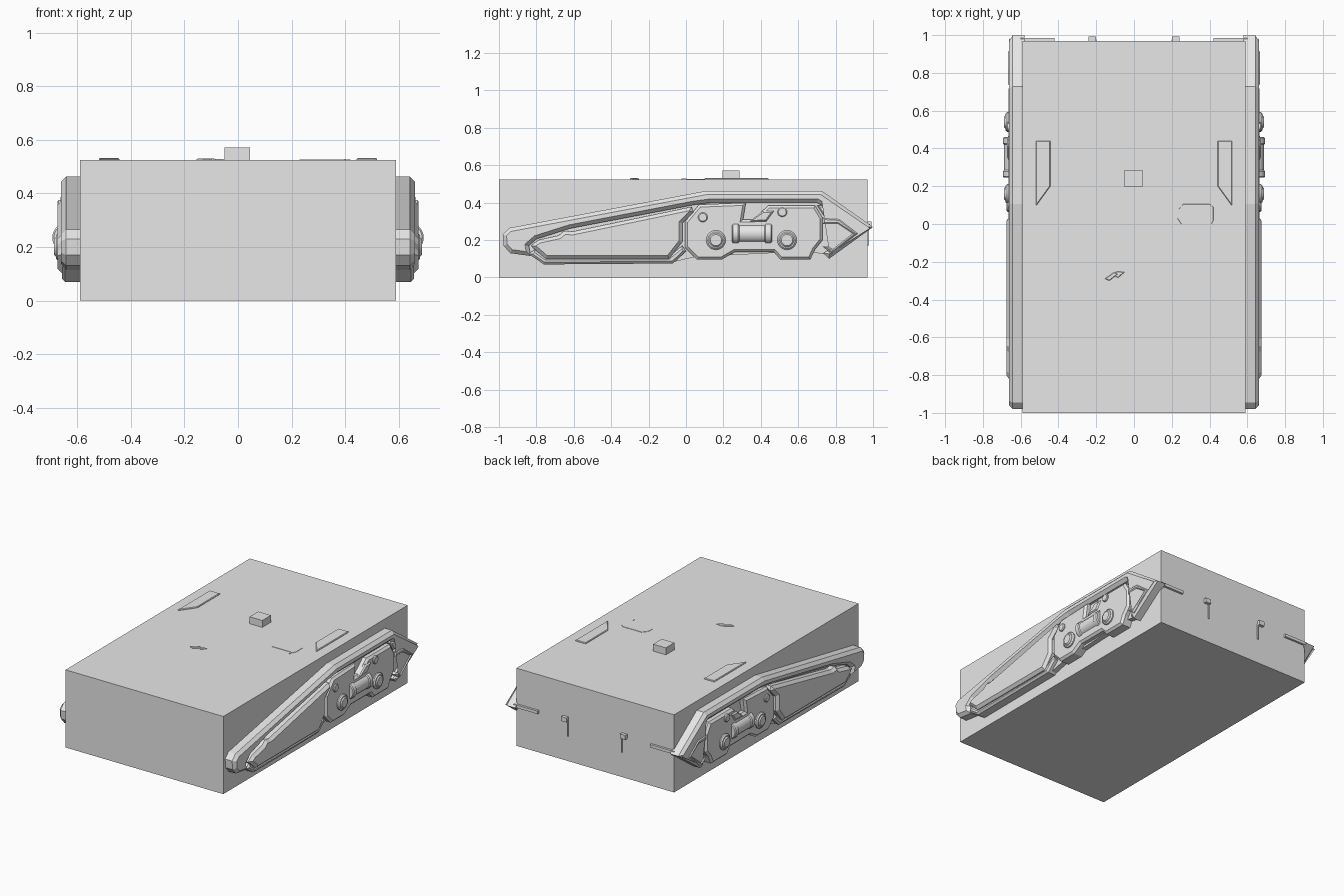
import bpy, bmesh, math
from mathutils import Vector, Matrix

grey = bpy.data.materials.new("plain grey")
grey.diffuse_color = (0.8, 0.8, 0.8, 1)


def finish(name, bm, mirror=False, smooth=False):
    bmesh.ops.recalc_face_normals(bm, faces=bm.faces)
    me = bpy.data.meshes.new(name)
    bm.to_mesh(me)
    bm.free()
    me.materials.append(grey)
    ob = bpy.data.objects.new(name, me)
    bpy.context.collection.objects.link(ob)
    if mirror:
        ob.modifiers.new("both sides", 'MIRROR')
    if smooth:
        bpy.context.view_layer.objects.active = ob
        ob.select_set(True)
        bpy.ops.object.shade_smooth_by_angle(angle=math.radians(35))
        ob.select_set(False)
    return ob


def inset(pts, d):
    """Move every edge of a closed outline inward by d."""
    n = len(pts)
    area = sum(pts[i][0] * pts[(i + 1) % n][1] - pts[(i + 1) % n][0] * pts[i][1] for i in range(n))
    sgn = 1 if area > 0 else -1
    out = []
    for i in range(n):
        p = Vector(pts[i])
        a = (p - Vector(pts[i - 1])).normalized()
        b = (Vector(pts[(i + 1) % n]) - p).normalized()
        na, nb = Vector((-a.y, a.x)) * sgn, Vector((-b.y, b.x)) * sgn
        m = na + nb
        k = max(1 + na.dot(nb), 0.35)
        out.append(p + m * (d / k))
    return out


def slab(name, pts, lo, hi, chamfer=0.0, top=False, mirror=True):
    """Extrude an outline along x (or z when top) with a chamfered outer edge."""
    bm = bmesh.new()
    levels = [(pts, lo), (pts, hi - chamfer)]
    if chamfer:
        levels.append((inset(pts, chamfer), hi))
    rings = []
    for outline, h in levels:
        rings.append([bm.verts.new((p[0], p[1], h) if top else (h, p[0], p[1])) for p in outline])
    n = len(pts)
    for r0, r1 in zip(rings, rings[1:]):
        for i in range(n):
            bm.faces.new((r0[i], r0[(i + 1) % n], r1[(i + 1) % n], r1[i]))
    bm.faces.new(rings[0])
    bm.faces.new(rings[-1])
    return finish(name, bm, mirror)


def block(name, x, y, z, mirror=False):
    return slab(name, [(x[0], y[0]), (x[1], y[0]), (x[1], y[1]), (x[0], y[1])], z[0], z[1], 0, True, mirror)


def drum(name, centre, r, length, axis, bevel=0.008, segs=24):
    """Round part along x or y with bevelled ends."""
    bm = bmesh.new()
    bmesh.ops.create_cone(bm, cap_ends=True, segments=segs, radius1=r, radius2=r, depth=length)
    rim = [e for e in bm.edges if any(len(f.verts) > 4 for f in e.link_faces)]
    bmesh.ops.bevel(bm, geom=rim, offset=bevel, segments=1, affect='EDGES')
    rot = Matrix.Rotation(math.pi / 2, 4, 'Y' if axis == 'x' else 'X')
    bm.transform(Matrix.Translation(centre) @ rot)
    return finish(name, bm, True, True)


# Main hull and roof details
block("hull", (-0.59, 0.59), (-1.0, 0.97), (0, 0.525))
block("roof_block", (-0.05, 0.045), (0.195, 0.287), (0.52, 0.572))
slab("roof_plate", [(0.52, 0.44), (0.443, 0.44), (0.443, 0.2), (0.515, 0.1), (0.52, 0.1)], 0.52, 0.532, 0.004, True)
slab("roof_hatch", [(0.25, 0), (0.41, 0), (0.42, 0.02), (0.42, 0.09), (0.4, 0.105), (0.26, 0.105),
                    (0.23, 0.07), (0.23, 0.03)], 0.52, 0.527, 0.001, True, False)
block("hatch_latch", (0.398, 0.404), (-0.025, 0.002), (0.52, 0.528))
slab("roof_clip_front", [(-0.155, -0.29), (-0.13, -0.3), (-0.085, -0.265), (-0.105, -0.255)], 0.52, 0.531, 0.003, True, False)
slab("roof_clip_rear", [(-0.11, -0.27), (-0.085, -0.285), (-0.05, -0.255), (-0.09, -0.25)], 0.52, 0.529, 0.003, True, False)

# Rear bars and hooks
block("rear_bar", (0.42, 0.60), (0.96, 0.985), (0.265, 0.285), True)
block("rear_hook_head", (0.2, 0.24), (0.96, 0.992), (0.27, 0.3), True)
block("rear_hook_stem", (0.198, 0.206), (0.96, 0.978), (0.17, 0.28), True)

# Side fender: backing plate and the heavy rail around it
slab("fender_backing", [(-0.96, 0.2), (-0.94, 0.25), (0.11, 0.45), (0.72, 0.45), (0.97, 0.265), (0.76, 0.12),
                        (0.65, 0.14), (0.05, 0.11), (-0.08, 0.08), (-0.75, 0.08), (-0.82, 0.13), (-0.94, 0.14)],
     0.58, 0.625)
slab("fender_rail", [(-0.98, 0.23), (-0.945, 0.265), (0.107, 0.463), (0.727, 0.463), (1.0, 0.27), (0.765, 0.1),
                     (0.735, 0.13), (0.945, 0.262), (0.7, 0.4), (0.13, 0.4), (0.04, 0.388), (-0.62, 0.262),
                     (-0.8, 0.205), (-0.84, 0.17), (-0.83, 0.115), (-0.94, 0.13), (-0.975, 0.17)],
     0.58, 0.662, 0.02)

# Long front panel with a lower lip
slab("lower_lip", [(-0.84, 0.125), (-0.76, 0.07), (-0.07, 0.075), (0.0, 0.14), (-0.02, 0.17), (-0.1, 0.105),
                   (-0.75, 0.105), (-0.81, 0.15)], 0.58, 0.658, 0.012)
slab("front_panel", [(-0.83, 0.17), (-0.79, 0.2), (-0.68, 0.225), (-0.65, 0.25), (-0.61, 0.245), (0.03, 0.378),
                     (0.04, 0.35), (-0.02, 0.29), (-0.02, 0.19), (-0.09, 0.1), (-0.75, 0.1)], 0.58, 0.674, 0.018)

# Suspension hub plate
slab("hub_plate", [(-0.005, 0.3), (0.07, 0.39), (0.32, 0.4), (0.305, 0.31), (0.36, 0.31), (0.44, 0.385),
                   (0.69, 0.385), (0.73, 0.32), (0.73, 0.2), (0.69, 0.15), (0.665, 0.095), (0.505, 0.095),
                   (0.47, 0.135), (0.26, 0.135), (0.19, 0.095), (0.06, 0.095), (-0.005, 0.16)],
     0.58, 0.664, 0.014)
slab("hub_bracket", [(0.34, 0.3), (0.41, 0.355), (0.47, 0.355), (0.43, 0.3)], 0.58, 0.672, 0.008)
for y in (0.16, 0.54):
    drum("pivot_collar", (0.65, y, 0.2), 0.052, 0.06, 'x')
    drum("pivot_cap", (0.655, y, 0.2), 0.038, 0.064, 'x')
for y, z in ((0.09, 0.322), (0.515, 0.35)):
    drum("hub_bolt", (0.65, y, z), 0.026, 0.05, 'x', 0.005, 16)
drum("damper_body", (0.636, 0.353, 0.235), 0.052, 0.2, 'y')
for y in (0.265, 0.44):
    drum("damper_ring", (0.636, y, 0.235), 0.058, 0.04, 'y', 0.006)

# Rear chevron between hub and rail tip
slab("chevron_upper", [(0.70, 0.385), (0.76, 0.385), (0.92, 0.275), (0.84, 0.325), (0.74, 0.325)], 0.58, 0.65, 0.008)
slab("chevron_frame", [(0.73, 0.32), (0.82, 0.315), (0.925, 0.235), (0.78, 0.125), (0.73, 0.165), (0.76, 0.17),
                       (0.785, 0.155), (0.885, 0.235), (0.81, 0.285), (0.73, 0.285)], 0.58, 0.668, 0.01)
